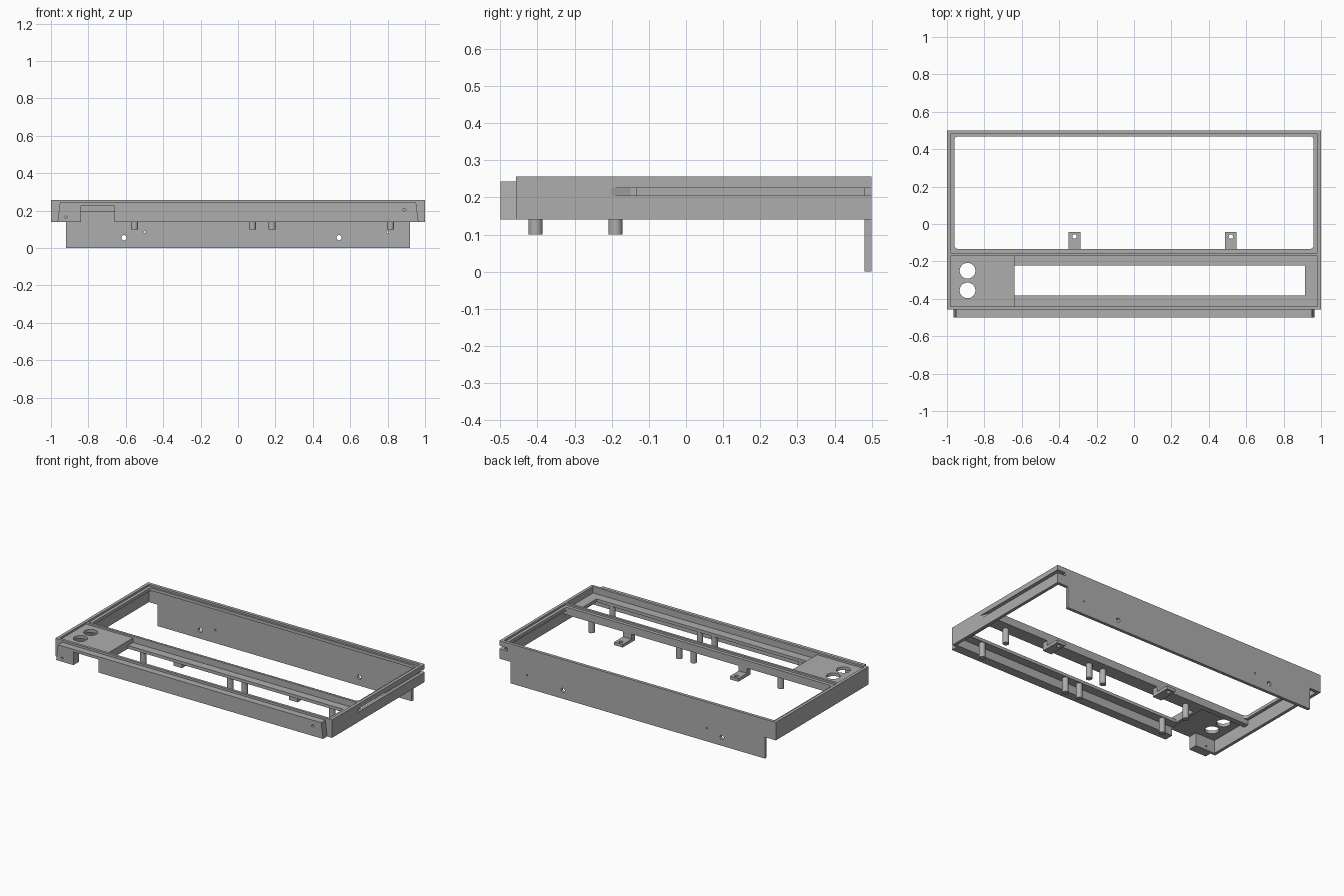
import bpy, bmesh, math

cube = bpy.data.objects.get("Cube")
if cube:
    bpy.data.objects.remove(cube, do_unlink=True)

grey = bpy.data.materials.new("mid_grey")
grey.use_nodes = True
COLOR = (0.42, 0.42, 0.42, 1)
grey.diffuse_color = COLOR
grey.node_tree.nodes["Principled BSDF"].inputs["Base Color"].default_value = COLOR


def finish(name, bm):
    bmesh.ops.recalc_face_normals(bm, faces=bm.faces)
    mesh = bpy.data.meshes.new(name)
    bm.to_mesh(mesh)
    bm.free()
    mesh.materials.append(grey)
    ob = bpy.data.objects.new(name, mesh)
    bpy.context.collection.objects.link(ob)
    return ob


def prism(name, outline, low, high, axis="z"):
    """Extrude a 2D outline along z (x, y points) or along y (x, z points)."""
    bm = bmesh.new()
    place = (lambda a, b: (a, b, low)) if axis == "z" else (lambda a, b: (a, low, b))
    face = bm.faces.new([bm.verts.new(place(a, b)) for a, b in outline])
    moved = bmesh.ops.extrude_face_region(bm, geom=[face])["geom"]
    step = (0, 0, high - low) if axis == "z" else (0, high - low, 0)
    bmesh.ops.translate(bm, vec=step, verts=[v for v in moved if isinstance(v, bmesh.types.BMVert)])
    return finish(name, bm)


def box(name, x, y, z):
    return prism(name, [(x[0], y[0]), (x[1], y[0]), (x[1], y[1]), (x[0], y[1])], *z)


def rod(name, a, b, r, low, high, axis="z", n=24):
    turn = [2 * math.pi * i / n for i in range(n)]
    return prism(name, [(a + r * math.cos(t), b + r * math.sin(t)) for t in turn], low, high, axis)


def rounded(name, x, y, z, r):
    """Box with rounded vertical corners."""
    pts = []
    corners = [(x[1] - r, y[1] - r), (x[0] + r, y[1] - r), (x[0] + r, y[0] + r), (x[1] - r, y[0] + r)]
    for q, (cx, cy) in enumerate(corners):
        for i in range(6):
            t = math.pi / 2 * (q + i / 5)
            pts.append((cx + r * math.cos(t), cy + r * math.sin(t)))
    return prism(name, pts, *z)


def cut(ob, *cutters):
    for c in cutters:
        c.hide_render = True
        mod = ob.modifiers.new("cut", "BOOLEAN")
        mod.operation, mod.solver, mod.object = "DIFFERENCE", "EXACT", c
        bpy.context.view_layer.objects.active = ob
        bpy.ops.object.modifier_apply(modifier=mod.name)
        bpy.data.objects.remove(c, do_unlink=True)


def notch():
    return box("notch_cutter", (-0.84, -0.66), (-0.6, -0.4), (0.1, 0.225))


def screw_holes():
    return [rod("screw_cutter", 0.89, 0.205, 0.008, -0.6, -0.4, "y", 12),
            rod("screw_cutter", -0.92, 0.165, 0.006, -0.6, -0.4, "y", 12)]


# Outer wall ring with the side slot that runs out through the back corner
wall = box("outer_wall", (-1, 1), (-0.457, 0.5), (0.14, 0.257))
slot = prism("slot_cutter", [(1.02, -0.25), (1, -0.2), (0.98, -0.15), (0.94, -0.15),
                             (0.94, 0.52), (1.02, 0.52)], 0.205, 0.225)
cut(wall, box("inner_cutter", (-0.98, 0.98), (-0.44, 0.48), (0.1, 0.3)), slot, notch(), *screw_holes())

# Front bumper, slightly narrower at the top
bumper = prism("front_bumper", [(-0.965, 0.14), (0.965, 0.14), (0.952, 0.243), (-0.952, 0.243)],
               -0.5, -0.457, "y")
cut(bumper, notch(), *screw_holes())

# Hanging back panel with mounting holes
panel = box("back_panel", (-0.92, 0.92), (0.48, 0.5), (0, 0.14))
cut(panel, *[rod("hole_cutter", x, z, r, 0.4, 0.6, "y", 20)
             for x, z, r in [(-0.61, 0.055, 0.014), (0.54, 0.055, 0.014),
                             (-0.5, 0.085, 0.005), (0.8, 0.085, 0.005)]])

# Lip around the large window
lip = box("window_lip", (-0.98, 0.98), (-0.155, 0.48), (0.225, 0.245))
cut(lip, rounded("window_cutter", (-0.96, 0.96), (-0.133, 0.468), (0.2, 0.3), 0.018))

# Cross bar between the window and the front compartment
box("cross_bar", (-0.98, 0.98), (-0.17, -0.155), (0.195, 0.257))
box("cross_bar_back", (-0.98, 0.98), (-0.155, -0.133), (0.195, 0.225))

# Front compartment ledge and control plate
tray = box("compartment_ledge", (-0.66, 0.98), (-0.44, -0.17), (0.195, 0.215))
cut(tray, box("opening_cutter", (-0.64, 0.915), (-0.383, -0.222), (0.1, 0.3)))
plate = box("control_plate", (-0.98, -0.64), (-0.44, -0.17), (0.225, 0.245))
cut(plate, *[rod("knob_hole_cutter", -0.89, y, 0.042, 0.1, 0.3, n=40) for y in (-0.25, -0.355)])
box("plate_edge", (-0.66, -0.64), (-0.44, -0.17), (0.215, 0.225))

# Round posts below the ledges
for x in (-0.553, 0.077, 0.182, 0.815):
    for y in (-0.405, -0.19):
        post = rod("support_post", x, y, 0.019, 0.1, 0.2)
        for f in post.data.polygons:
            f.use_smooth = abs(f.normal.z) < 0.5

# Mounting tabs hanging from the cross bar
for x in (-0.318, 0.518):
    box("tab_leg", (x - 0.031, x + 0.031), (-0.17, -0.133), (0.142, 0.195))
    tab = box("mounting_tab", (x - 0.031, x + 0.031), (-0.133, -0.042), (0.142, 0.162))
    cut(tab, rod("tab_hole_cutter", x, -0.067, 0.012, 0.1, 0.2, n=20))
